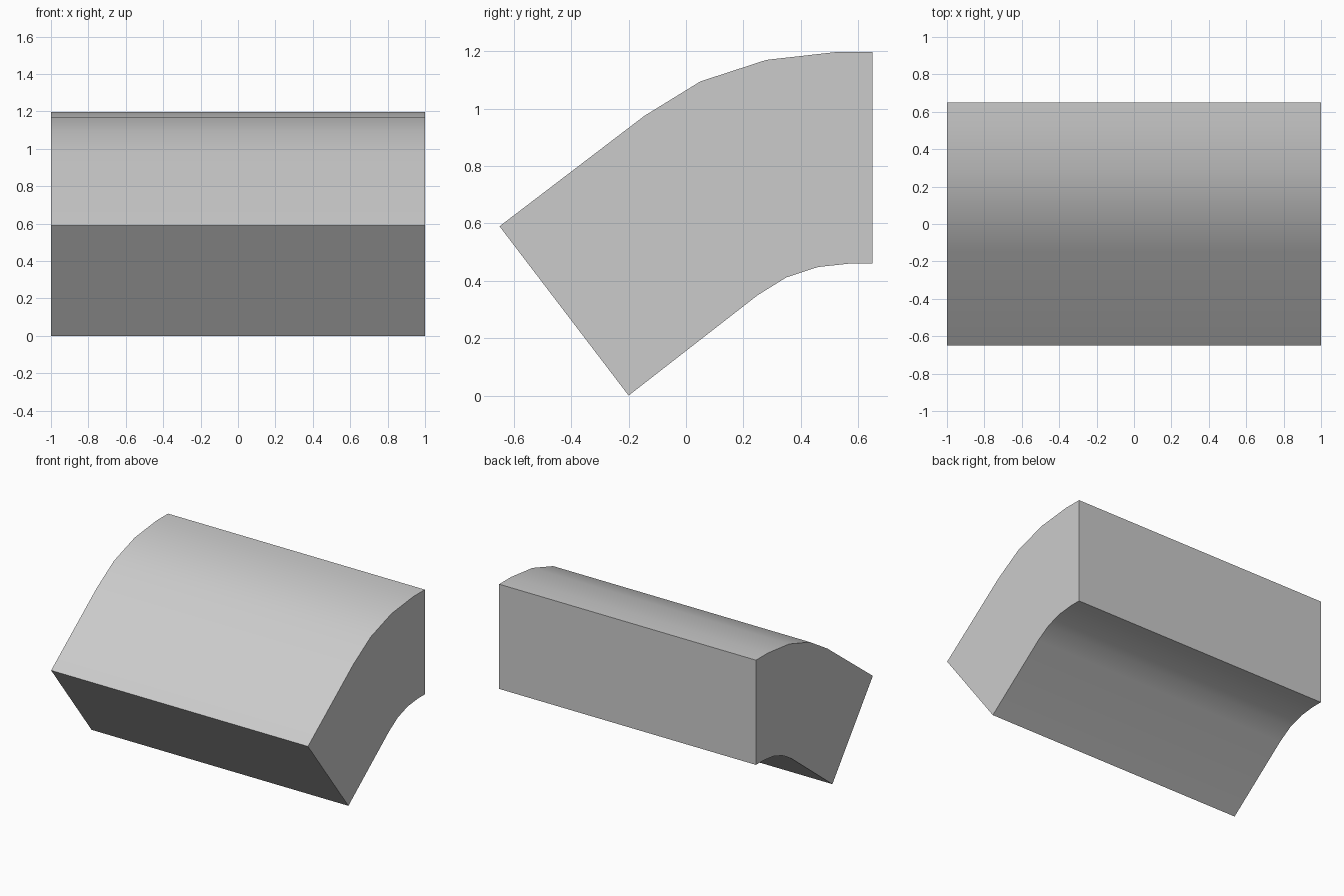
import bpy
import bmesh
import math

cube = bpy.data.objects.get("Cube")
if cube:
    bpy.data.objects.remove(cube, do_unlink=True)

# Plain grey material
grey = bpy.data.materials.new("light_grey")
grey.use_nodes = True
colour = (0.6, 0.6, 0.6, 1)
grey.diffuse_color = colour
grey.node_tree.nodes["Principled BSDF"].inputs["Base Color"].default_value = colour

# Side profile (y, z): outer curve, then inner curve
outer = [(-0.65, 0.59), (-0.145, 0.975), (0.05, 1.095),
         (0.28, 1.17), (0.52, 1.197), (0.65, 1.197)]
inner = [(0.65, 0.46), (0.57, 0.46), (0.46, 0.448),
         (0.35, 0.412), (0.25, 0.35), (-0.2, 0)]

# Bent block: the profile extruded across the width
bm = bmesh.new()
side = bm.faces.new([bm.verts.new((-1, y, z)) for y, z in outer + inner])
swept = bmesh.ops.extrude_face_region(bm, geom=[side])
far = [v for v in swept["geom"] if isinstance(v, bmesh.types.BMVert)]
bmesh.ops.translate(bm, verts=far, vec=(2, 0, 0))
bmesh.ops.recalc_face_normals(bm, faces=bm.faces)
mesh = bpy.data.meshes.new("bent_block")
bm.to_mesh(mesh)
bm.free()
mesh.materials.append(grey)

block = bpy.data.objects.new("bent_block", mesh)
bpy.context.collection.objects.link(block)

# Smooth curved faces, sharp ends
bpy.context.view_layer.objects.active = block
block.select_set(True)
bpy.ops.object.shade_smooth_by_angle(angle=math.radians(30))
